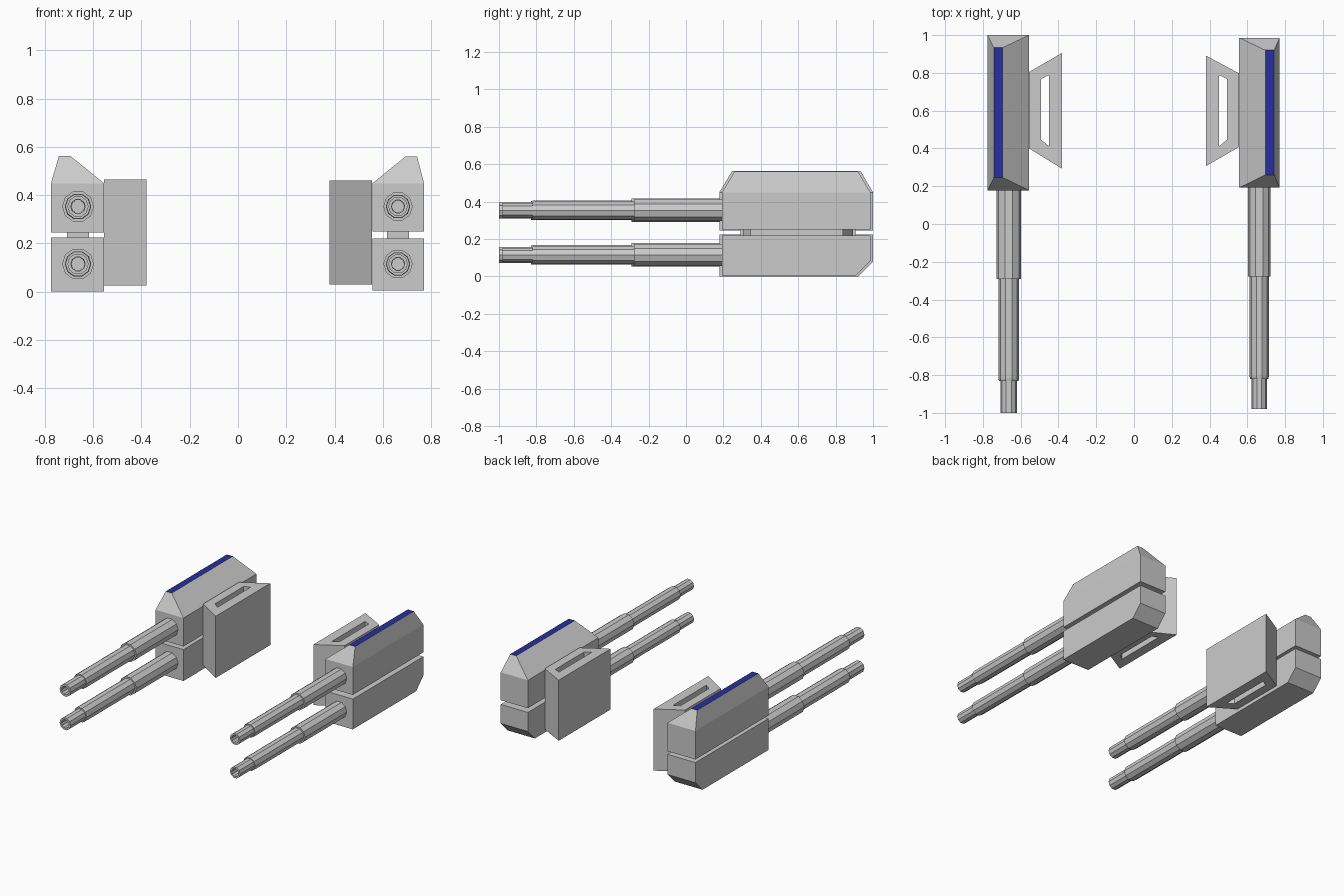
import bpy, bmesh, math

if "Cube" in bpy.data.objects:
    bpy.data.objects.remove(bpy.data.objects["Cube"])

blue = bpy.data.materials.new("blue_stripe")
blue.diffuse_color = (0.02, 0.03, 0.35, 1)
blue.use_nodes = True
blue.node_tree.nodes["Principled BSDF"].inputs["Base Color"].default_value = blue.diffuse_color


def loft(name, rings, cap=True, closed=False):
    """Skin a list of equal-length point rings with flat faces."""
    bm = bmesh.new()
    vs = [[bm.verts.new(p) for p in r] for r in rings]
    n = len(rings[0])
    pairs = list(zip(vs, vs[1:])) + ([(vs[-1], vs[0])] if closed else [])
    for a, b in pairs:
        for i in range(n):
            j = (i + 1) % n
            bm.faces.new((a[i], a[j], b[j], b[i]))
    if cap:
        bm.faces.new(vs[0])
        bm.faces.new(vs[-1])
    bmesh.ops.recalc_face_normals(bm, faces=bm.faces)
    me = bpy.data.meshes.new(name)
    bm.to_mesh(me)
    bm.free()
    ob = bpy.data.objects.new(name, me)
    bpy.context.collection.objects.link(ob)
    return ob


def rect(x0, x1, y0, y1, z):
    return [(x0, y0, z), (x1, y0, z), (x1, y1, z), (x0, y1, z)]


def barrel(name, x, z, y_body, y1, y2, tip, k):
    # Stepped ten-sided tube with a hollow muzzle
    prof = [(.066, y_body + .02), (.066, y1), (.055, y1), (.055, y2 + .012),
            (.052, y2), (.044, y2), (.044, tip), (.030, tip), (.028, tip + .1)]
    rings = [[(x + r * k * math.cos(math.tau * i / 10), y,
               z + r * k * math.sin(math.tau * i / 10)) for i in range(10)]
             for r, y in prof]
    loft(name, rings)


def cannon(s, side, e):
    """One twin cannon; s mirrors it in x, e = 1 makes the slightly slimmer one."""
    dy, d = .014 * e, .004 * e
    xi, xo = s * (.555 + d / 2), s * (.775 - d)
    y0, y1 = .178 + dy, 1 - dy
    # Upper housing with sloped roof and blue ridge
    upper = loft(side + "_upper_housing", [
        rect(xi, xo, y0, y1, .246 + d),
        rect(xi, xo, y0, y1, .449),
        rect(s * .695, s * .742, .246 + dy, .934 - dy, .563 - d / 2)])
    upper.data.materials.append(None)
    upper.data.materials.append(blue)
    max(upper.data.polygons, key=lambda f: f.center.z).material_index = 1
    # Lower housing with chamfered rear
    loft(side + "_lower_housing", [
        rect(xi, xo, y0, .92 - dy, d),
        rect(xi, xo, y0, y1, .08 + d),
        rect(xi, xo, y0, y1, .224 - d)])
    # Spacer joining both housings
    loft(side + "_spacer", [rect(s * .618, s * .709, .345, .84, z) for z in (.2, .27)])
    # Mounting bracket: flared block with a vertical slot
    b = .007 * e

    def trap(xa, xb, a0, a1, b0, b1, z):
        return [(s * xa, a0, z), (s * xb, b0, z), (s * xb, b1, z), (s * xa, a1, z)]
    out = (.555, .38, .40 + b, .805 - b, .292 + dy, .906 - dy)
    slot = (.493, .45, .447, .768, .412, .788)
    z0, z1 = .025 + d, .465 - d
    loft(side + "_bracket", [trap(*out, z0), trap(*out, z1),
                             trap(*slot, z1), trap(*slot, z0)], cap=False, closed=True)
    # Pair of barrels
    for label, z in (("upper", .353), ("lower", .115)):
        barrel(side + "_" + label + "_barrel", s * .663, z, y0,
               -.292 + dy, -.83 + .01 * e, -1 + .02 * e, 1 - .08 * e)


cannon(-1, "left", 0)
cannon(1, "right", 1)
